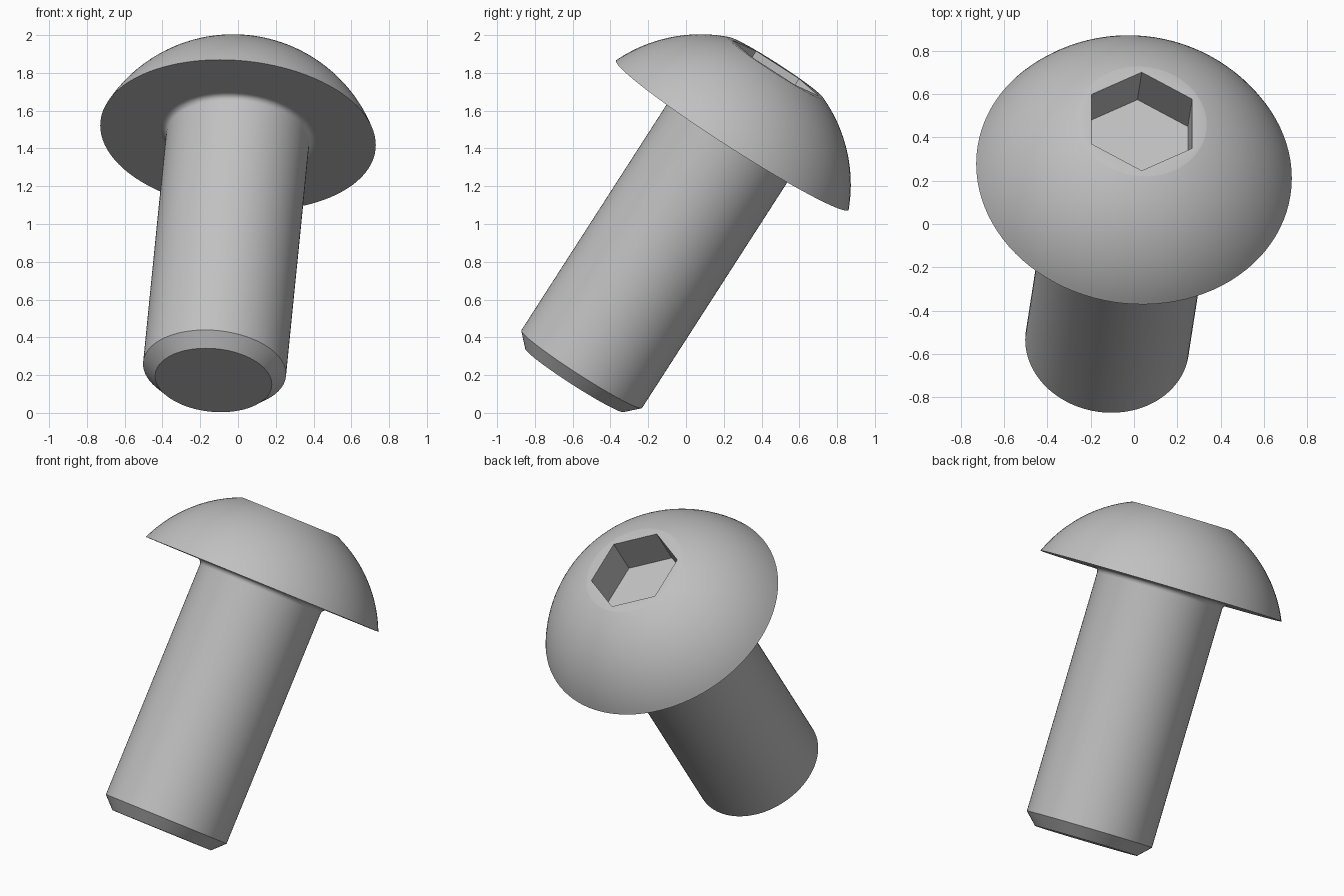
import bpy, bmesh
from math import sin, cos, pi, sqrt, radians
from mathutils import Vector, Matrix

if "Cube" in bpy.data.objects:
    bpy.data.objects.remove(bpy.data.objects["Cube"], do_unlink=True)

SEGMENTS = 96
HEAD_R, HEAD_H, FLAT_R = 0.732, 0.425, 0.30
SHANK_R, LENGTH, TIP_R, FILLET = 0.38, 1.548, 0.31, 0.03
SOCKET_APOTHEM, SOCKET_DEPTH = 0.234, 0.235

steel = bpy.data.materials.new("grey steel")
steel.use_nodes = True
steel.diffuse_color = (0.53, 0.53, 0.53, 1)
steel.node_tree.nodes["Principled BSDF"].inputs["Base Color"].default_value = (0.53, 0.53, 0.53, 1)

# Tilted frame: origin under the head, local z along the screw axis
axis = Vector((0.13, 0.835, 1.297)).normalized()
up = Vector((0, axis.z, -axis.y)).normalized()
side = up.cross(axis)
frame = Matrix((side, up, axis)).transposed().to_4x4()
frame.translation = (0, 0.245, 1.47)


def circle(r):
    return lambda t: r


def hexagon(apothem):
    return lambda t: apothem / cos((t + pi / 6) % (pi / 3) - pi / 6)


def lathe(name, rings, cap_start=False, cap_end=False):
    """Skin a stack of (radius function, height) rings around the axis."""
    bm = bmesh.new()
    loops = []
    for radius, z in rings:
        angles = [2 * pi * i / SEGMENTS for i in range(SEGMENTS)]
        loops.append([bm.verts.new((radius(t) * cos(t), radius(t) * sin(t), z)) for t in angles])
    for a, b in zip(loops, loops[1:]):
        for i in range(SEGMENTS):
            j = (i + 1) % SEGMENTS
            bm.faces.new((a[i], a[j], b[j], b[i]))
    if cap_start:
        bm.faces.new(loops[0][::-1])
    if cap_end:
        bm.faces.new(loops[-1])
    mesh = bpy.data.meshes.new(name)
    bm.to_mesh(mesh)
    bm.free()
    mesh.shade_smooth()
    mesh.set_sharp_from_angle(angle=radians(25))
    mesh.materials.append(steel)
    obj = bpy.data.objects.new(name, mesh)
    obj.matrix_world = frame
    bpy.context.collection.objects.link(obj)
    return obj


# Domed head: underside, spherical dome, flat top, hexagonal socket
drop = (HEAD_R**2 - FLAT_R**2 - HEAD_H**2) / (2 * HEAD_H)
sphere_r = sqrt(HEAD_R**2 + drop**2)
steps = 24
dome = []
for i in range(steps + 1):
    z = HEAD_H * sin(pi / 2 * i / steps)
    dome.append((circle(sqrt(sphere_r**2 - (z + drop)**2)), z))
hex_ring = hexagon(SOCKET_APOTHEM)
lathe("domed_head",
      [(circle(SHANK_R + FILLET), 0)] + dome
      + [(hex_ring, HEAD_H), (hex_ring, HEAD_H - SOCKET_DEPTH)],
      cap_end=True)

# Shank: chamfered tip, straight cylinder, fillet under the head
chamfer = SHANK_R - TIP_R
fillet = []
for i in range(7):
    t = pi / 2 * i / 6
    fillet.append((circle(SHANK_R + FILLET * (1 - cos(t))), -FILLET * (1 - sin(t))))
lathe("shank",
      [(circle(TIP_R), -LENGTH), (circle(SHANK_R), -LENGTH + chamfer)] + fillet,
      cap_start=True)
